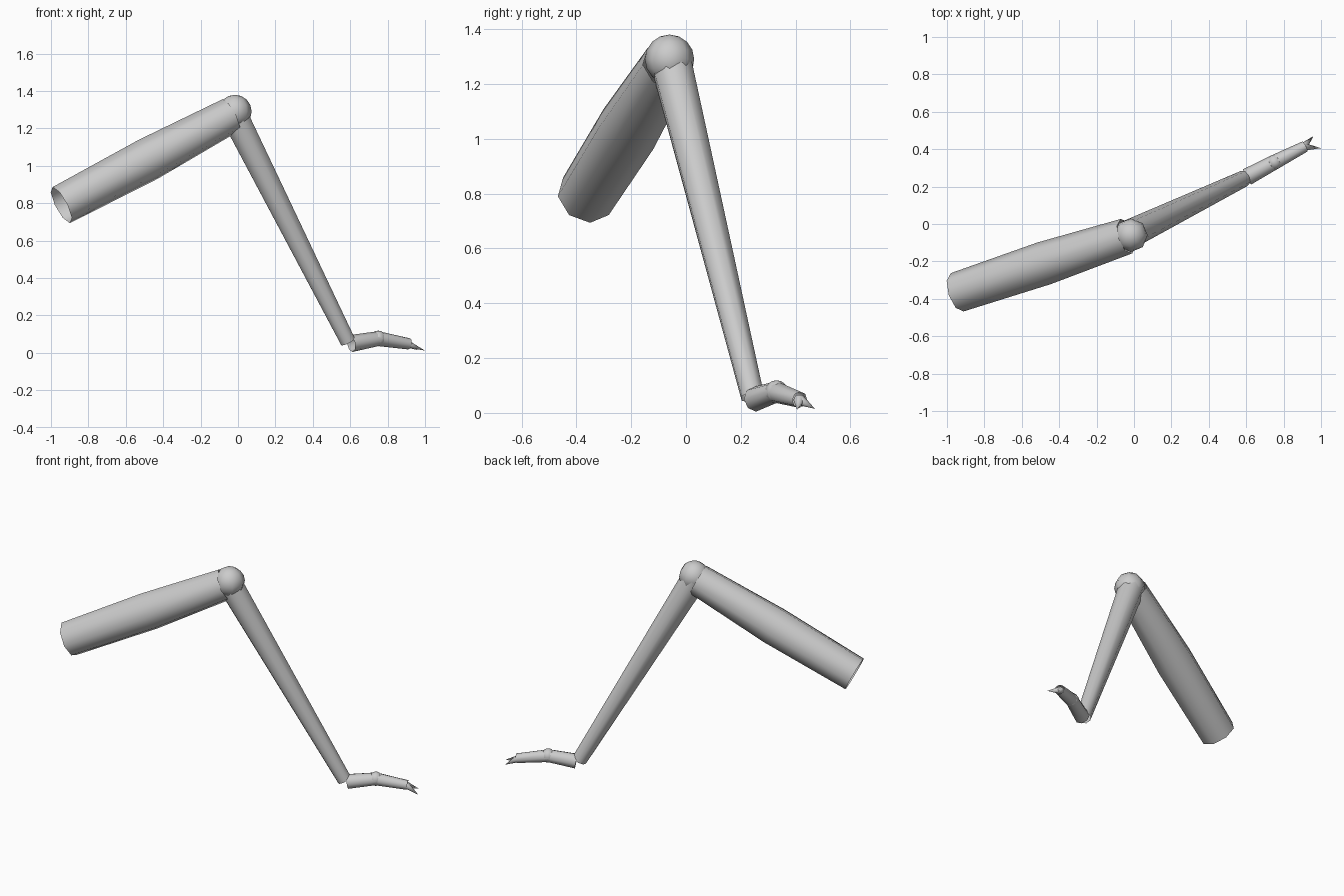
import bpy, bmesh, math
from mathutils import Vector

cube = bpy.data.objects.get("Cube")
if cube:
    bpy.data.objects.remove(cube)

grey = bpy.data.materials.new("plain grey")
grey.use_nodes = True
COLOUR = (0.6, 0.6, 0.6, 1)
grey.diffuse_color = COLOUR
grey.node_tree.nodes["Principled BSDF"].inputs["Base Color"].default_value = COLOUR


def finish(name, bm):
    """Turn a bmesh into a smooth-shaded grey object."""
    bmesh.ops.recalc_face_normals(bm, faces=bm.faces)
    mesh = bpy.data.meshes.new(name)
    bm.to_mesh(mesh)
    bm.free()
    mesh.materials.append(grey)
    obj = bpy.data.objects.new(name, mesh)
    bpy.context.collection.objects.link(obj)
    bpy.ops.object.select_all(action="DESELECT")
    obj.select_set(True)
    bpy.context.view_layer.objects.active = obj
    bpy.ops.object.shade_smooth_by_angle(angle=math.radians(60))


def tube(name, stations, sides=8):
    """Open tube through (centre, radius) stations; radius 0 makes a point."""
    bm = bmesh.new()
    points = [Vector(p) for p, r in stations]
    rings = []
    for i, (p, r) in enumerate(stations):
        axis = (points[min(i + 1, len(points) - 1)] - points[max(i - 1, 0)]).normalized()
        side = axis.cross(Vector((0, 0, 1))).normalized()
        up = side.cross(axis)
        ring = []
        for k in range(sides):
            a = math.tau * k / sides
            ring.append(bm.verts.new(points[i] + r * (side * math.cos(a) + up * math.sin(a))))
        rings.append(ring)
    for a, b in zip(rings, rings[1:]):
        for k in range(sides):
            n = (k + 1) % sides
            bm.faces.new((a[k], a[n], b[n], b[k]))
    bmesh.ops.remove_doubles(bm, verts=bm.verts, dist=0.0001)
    finish(name, bm)


def ball(name, centre, radius):
    bm = bmesh.new()
    bmesh.ops.create_uvsphere(bm, u_segments=8, v_segments=8, radius=radius)
    bmesh.ops.translate(bm, verts=bm.verts, vec=centre)
    finish(name, bm)


# Upper leg, swelling at its middle
tube("upper_leg", [((-0.945, -0.365, 0.79), 0.108),
                   ((-0.48, -0.21, 1.035), 0.117),
                   ((-0.04, -0.065, 1.27), 0.097)])
ball("knee", (-0.017, -0.06, 1.29), 0.09)

# Lower leg, tapering to the ankle
tube("lower_leg", [((-0.025, -0.055, 1.28), 0.078),
                   ((0.588, 0.243, 0.06), 0.044)])

# Foot with a knuckle at its bend
tube("foot", [((0.605, 0.252, 0.05), 0.046),
              ((0.75, 0.33, 0.076), 0.04),
              ((0.915, 0.415, 0.048), 0.03)])
ball("foot_knuckle", (0.75, 0.33, 0.077), 0.042)

# Pair of claws
for name, tip in (("left_claw", (0.96, 0.47, 0.015)),
                  ("right_claw", (1.0, 0.405, 0.012))):
    tube(name, [((0.905, 0.413, 0.048), 0.022), (tip, 0)], sides=6)
